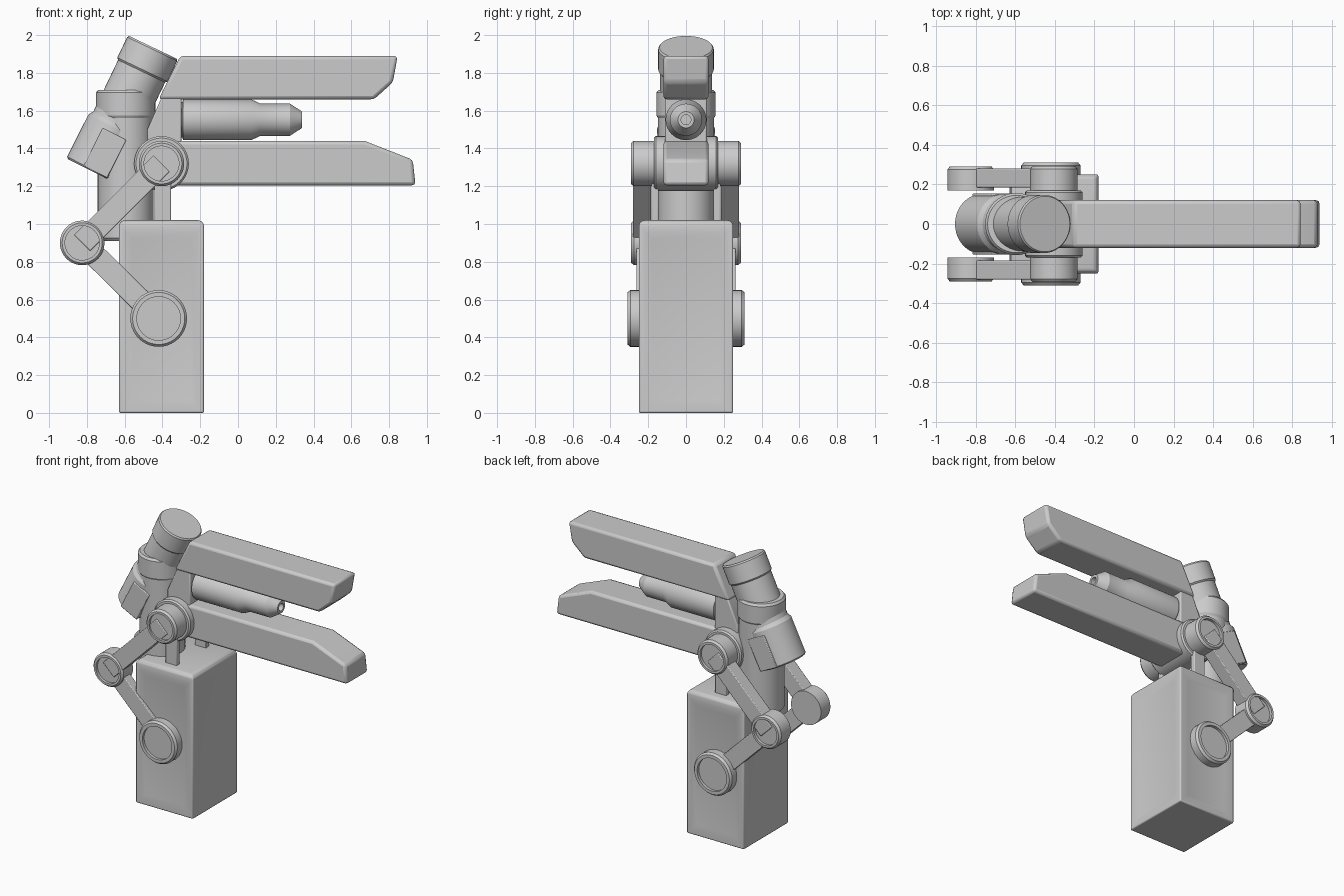
import bpy, bmesh, math
from mathutils import Vector, Matrix

old = bpy.data.objects.get("Cube")
if old:
    bpy.data.objects.remove(old, do_unlink=True)

GREY = (0.6, 0.6, 0.6, 1)
grey = bpy.data.materials.new("plain grey")
grey.use_nodes = True
grey.diffuse_color = GREY
grey.node_tree.nodes["Principled BSDF"].inputs["Base Color"].default_value = GREY


def finish(name, bm, bevel=0):
    bmesh.ops.recalc_face_normals(bm, faces=bm.faces[:])
    mesh = bpy.data.meshes.new(name)
    bm.to_mesh(mesh)
    bm.free()
    mesh.materials.append(grey)
    obj = bpy.data.objects.new(name, mesh)
    bpy.context.collection.objects.link(obj)
    if bevel:
        mod = obj.modifiers.new("Bevel", 'BEVEL')
        mod.width = bevel
        mod.segments = 2
        mod.limit_method = 'ANGLE'
        mod.angle_limit = math.radians(25)
    bpy.ops.object.select_all(action='DESELECT')
    obj.select_set(True)
    bpy.context.view_layer.objects.active = obj
    bpy.ops.object.shade_smooth_by_angle(angle=math.radians(30))
    return obj


def turned(name, profile, origin, axis):
    """Revolve (radius, height) points around an axis."""
    bm = bmesh.new()
    verts = [bm.verts.new((r, 0, h)) for r, h in profile]
    edges = [bm.edges.new(pair) for pair in zip(verts, verts[1:])]
    bmesh.ops.spin(bm, geom=verts + edges, axis=(0, 0, 1), cent=(0, 0, 0),
                   angle=math.tau, steps=40)
    bmesh.ops.remove_doubles(bm, verts=bm.verts[:], dist=0.0001)
    turn = Vector((0, 0, 1)).rotation_difference(Vector(axis)).to_matrix().to_4x4()
    bmesh.ops.transform(bm, verts=bm.verts[:], matrix=Matrix.Translation(origin) @ turn)
    return finish(name, bm)


def prism(name, points, y0, y1, bevel=0):
    """Extrude an x-z outline along y."""
    bm = bmesh.new()
    face = bm.faces.new([bm.verts.new((x, y0, z)) for x, z in points])
    ext = bmesh.ops.extrude_face_region(bm, geom=[face])
    moved = [g for g in ext["geom"] if isinstance(g, bmesh.types.BMVert)]
    bmesh.ops.translate(bm, verts=moved, vec=(0, y1 - y0, 0))
    return finish(name, bm, bevel)


def bar(a, b, half):
    """Outline of a straight bar between two x-z points."""
    a, b = Vector(a), Vector(b)
    side = (b - a).orthogonal().normalized() * half
    return [a + side, b + side, b - side, a - side]


def rect(x0, x1, z0, z1):
    return [(x0, z0), (x1, z0), (x1, z1), (x0, z1)]


# Base block with shallow sunken panels on its sides
bm = bmesh.new()
bmesh.ops.create_cube(bm, size=1)
bmesh.ops.scale(bm, verts=bm.verts[:], vec=(0.45, 0.5, 1.02))
bmesh.ops.translate(bm, verts=bm.verts[:], vec=(-0.405, 0, 0.51))
top = [e for e in bm.edges if all(v.co.z > 0.9 for v in e.verts)]
bmesh.ops.bevel(bm, geom=top, offset=0.03, segments=3, affect='EDGES', profile=0.5)
bm.normal_update()
sides = [f for f in bm.faces if abs(f.normal.z) < 0.1 and f.calc_area() > 0.2]
bmesh.ops.inset_individual(bm, faces=sides, thickness=0.05)
bmesh.ops.inset_individual(bm, faces=sides, thickness=0.05, depth=-0.008)
finish("base_block", bm, 0.008)

# Upright column with a collar
turned("column", [(0, 0.91), (0.135, 0.91), (0.148, 0.925), (0.148, 1.56),
                  (0.157, 1.575), (0.157, 1.695), (0.145, 1.71), (0, 1.71)],
       (-0.595, 0, 0), (0, 0, 1))

# Tilted head cylinder on top
turned("head_cylinder", [(0, 0), (0.138, 0), (0.138, 0.36), (0.147, 0.37),
                         (0.147, 0.49), (0.14, 0.5), (0, 0.5)],
       (-0.666, 0, 1.484), (0.432, 0, 0.902))

# Tilted pod behind the column, with flat cheeks
pod_base = Vector((-0.775, 1.28))
up = Vector((0.45, 0.893))
out = Vector((0.893, -0.45))
turned("rear_pod", [(0, 0), (0.14, 0), (0.15, 0.01), (0.15, 0.26),
                    (0.12, 0.31), (0, 0.33)],
       (pod_base.x, 0, pod_base.y), (up.x, 0, up.y))
prism("pod_cheeks", [pod_base + out * a + up * b for a, b in rect(-0.05, 0.09, 0.005, 0.23)],
      -0.154, 0.154, 0.005)

# Upper and lower jaws
prism("upper_jaw", [(-0.42, 1.66), (0.72, 1.66), (0.82, 1.75), (0.845, 1.89), (-0.305, 1.89)],
      -0.12, 0.12, 0.018)
prism("lower_jaw", [(-0.42, 1.205), (0.94, 1.205), (0.925, 1.34), (0.67, 1.44), (-0.42, 1.44)],
      -0.12, 0.12, 0.018)
prism("jaw_bracket", [(-0.48, 1.36), (-0.3, 1.36), (-0.3, 1.68), (-0.4, 1.68), (-0.48, 1.5)],
      -0.11, 0.11, 0.008)

# Stepped barrel between the jaws, with a hollow tip
turned("barrel", [(0, -0.32), (0.095, -0.32), (0.095, -0.295), (0.108, -0.29),
                  (0.108, 0.07), (0.085, 0.12), (0.085, 0.275), (0.043, 0.34),
                  (0.026, 0.34), (0.026, 0.3), (0, 0.3)],
       (0, 0, 1.552), (1, 0, 0))

# Shoulder drum across the body
turned("shoulder_drum", [(0, -0.17), (0.135, -0.17), (0.145, -0.16),
                         (0.145, 0.16), (0.135, 0.17), (0, 0.17)],
       (-0.405, 0, 1.32), (0, 1, 0))

SHOULDER, ELBOW, PIVOT = (-0.405, 1.32), (-0.825, 0.9), (-0.42, 0.5)


def hub(name, centre, radius, y0, y1, s):
    rim = radius * 0.77
    turned(name, [(0, y0), (radius, y0), (radius, y1 - 0.015), (radius - 0.012, y1),
                  (rim, y1), (rim, y1 - 0.02), (0, y1 - 0.02)],
           (centre[0], 0, centre[1]), (0, s, 0))


# Linkage and supports on both sides
for s, label in ((-1, "front"), (1, "back")):
    hub(label + "_shoulder_hub", SHOULDER, 0.12, 0.165, 0.292, s)
    hub(label + "_elbow_hub", ELBOW, 0.118, 0.17, 0.29, s)
    hub(label + "_pivot_hub", PIVOT, 0.15, 0.235, 0.31, s)
    prism(label + "_upper_link", bar(SHOULDER, ELBOW, 0.06), s * 0.185, s * 0.28, 0.005)
    prism(label + "_lower_link", bar(ELBOW, PIVOT, 0.06), s * 0.195, s * 0.262, 0.005)
    prism(label + "_support_strut", rect(-0.443, -0.355, 1.0, 1.3), s * 0.145, s * 0.183, 0.005)
